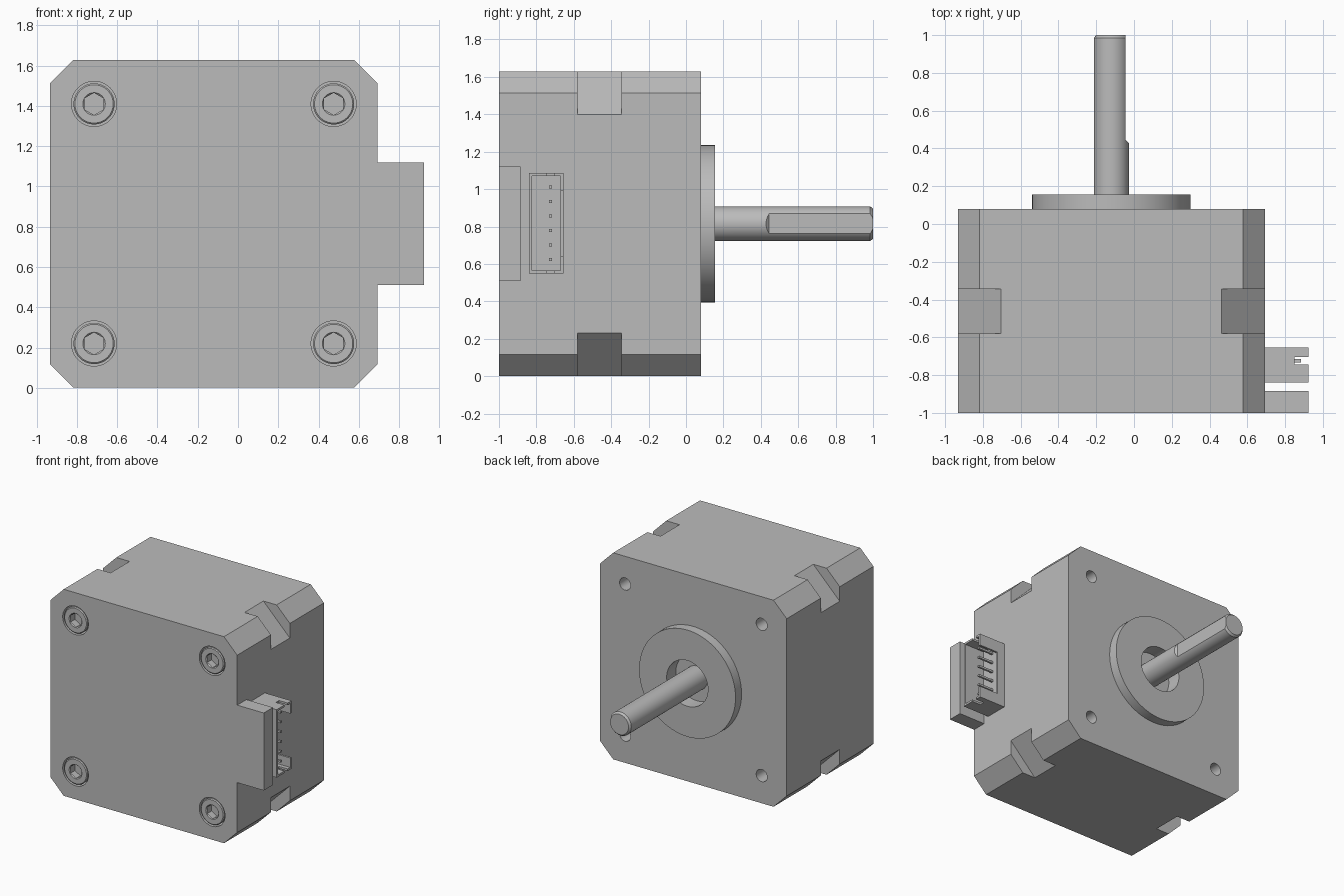
import bpy, bmesh
from math import sin, cos, pi, radians

default = bpy.data.objects.get("Cube")
if default:
    bpy.data.objects.remove(default, do_unlink=True)

# One plain grey metal
GREY = (0.5, 0.5, 0.5, 1)
metal = bpy.data.materials.new("grey_metal")
metal.use_nodes = True
metal.diffuse_color = GREY
metal.node_tree.nodes["Principled BSDF"].inputs["Base Color"].default_value = GREY

CX, CZ, HALF = -0.12, 0.815, 0.813      # motor axis and half width
FRONT, REAR = -1.0, 0.08
SIDE = CX + HALF
CORNERS = [(s, t) for s in (-1, 1) for t in (-1, 1)]
BOLT = 0.595                            # bolt offset from the axis


def loft(name, rings):
    """Skin a stack of equal point rings and cap both ends."""
    bm = bmesh.new()
    rows = [[bm.verts.new(p) for p in ring] for ring in rings]
    n = len(rows[0])
    for a, b in zip(rows, rows[1:]):
        for i in range(n):
            j = (i + 1) % n
            bm.faces.new((a[i], a[j], b[j], b[i]))
    bm.faces.new(rows[0])
    bm.faces.new(rows[-1])
    bmesh.ops.recalc_face_normals(bm, faces=bm.faces)
    mesh = bpy.data.meshes.new(name)
    bm.to_mesh(mesh)
    bm.free()
    mesh.materials.append(metal)
    ob = bpy.data.objects.new(name, mesh)
    bpy.context.collection.objects.link(ob)
    return ob


def turned(name, profile, x=CX, z=CZ, sides=64):
    """Turn (y, radius) steps about an axis along y."""
    angles = [2 * pi * i / sides for i in range(sides)]
    return loft(name, [[(x + r * sin(a), y, z + r * cos(a)) for a in angles]
                       for y, r in profile])


def prism(name, points, y0, y1):
    """Extrude an x-z outline along y."""
    return loft(name, [[(x, y, z) for x, z in points] for y in (y0, y1)])


def box(name, x0, x1, y0, y1, z0, z1):
    return prism(name, [(x0, z0), (x1, z0), (x1, z1), (x0, z1)], y0, y1)


def cut(ob, *cutters):
    """Subtract each cutter, then throw it away."""
    bpy.context.view_layer.objects.active = ob
    for c in cutters:
        mod = ob.modifiers.new("cut", "BOOLEAN")
        mod.operation, mod.solver, mod.object = "DIFFERENCE", "EXACT", c
        bpy.ops.object.modifier_apply(modifier=mod.name)
        bpy.data.objects.remove(c, do_unlink=True)


def smooth(ob):
    bpy.ops.object.select_all(action="DESELECT")
    ob.select_set(True)
    bpy.context.view_layer.objects.active = ob
    bpy.ops.object.shade_smooth_by_angle(angle=radians(30))


# Body: square block with chamfered corners
c = HALF - 0.115
outline = [(-c, -HALF), (c, -HALF), (HALF, -c), (HALF, c),
           (c, HALF), (-c, HALF), (-HALF, c), (-HALF, -c)]
body = prism("motor_body", [(CX + x, CZ + z) for x, z in outline], FRONT, REAR)

for s, t in CORNERS:
    # Deeper chamfer across the middle of each corner
    x, z = CX + s * HALF, CZ + t * HALF
    notch = prism("notch_cutter", [(x - s * 0.25, z + t * 0.02),
                                   (x + s * 0.02, z - t * 0.25),
                                   (x + s * 0.02, z + t * 0.02)], -0.58, -0.345)
    # Counterbore at the front, mounting hole at the rear
    bx, bz = CX + s * BOLT, CZ + t * BOLT
    bore = turned("bore_cutter", [(FRONT - 0.1, 0.112), (FRONT + 0.1, 0.112)], bx, bz)
    hole = turned("hole_cutter", [(REAR - 0.15, 0.048), (REAR + 0.1, 0.048)], bx, bz, 32)
    cut(body, notch, bore, hole)

    # Socket screw
    side = ("left" if s > 0 else "right") + ("_top" if t > 0 else "_bottom")
    screw = turned("screw_" + side, [(FRONT, 0.095), (FRONT + 0.006, 0.102),
                                     (FRONT + 0.1, 0.102)], bx, bz)
    rim = turned("rim_cutter", [(FRONT - 0.01, 0.066), (FRONT + 0.01, 0.046)], bx, bz, 32)
    socket = turned("socket_cutter", [(FRONT - 0.01, 0.055), (FRONT + 0.06, 0.055)],
                    bx, bz, 6)
    cut(screw, rim, socket)
    smooth(screw)

# Pilot flange with a recess around the shaft
FLOOR, RECESS = 0.04, 0.18
flange = turned("pilot_flange", [(REAR, 0.42), (0.155, 0.42)], sides=96)
for part in (body, flange):
    cut(part, turned("recess_cutter", [(FLOOR, RECESS), (0.3, RECESS)]))
    smooth(part)

# Shaft with a chamfered tip and a flat on its left side
shaft = turned("shaft", [(FLOOR, 0.093), (0.985, 0.093), (1.0, 0.08)])
flat = [(CX + 0.076, 0.445), (CX + 0.076, 1.1), (CX + 0.2, 1.1), (CX + 0.2, 0.32)]
cut(shaft, loft("flat_cutter", [[(x, y, z) for x, y in flat]
                                for z in (CZ - 0.2, CZ + 0.2)]))
smooth(shaft)

# Plate tab shielding the plug
TIP = 0.925
box("connector_guard", SIDE, TIP, FRONT, -0.885, 0.51, 1.12)

# Open plug housing, slotted at both ends and on its rear wall
Y0, Y1, Z0, Z1, BASE, WALL = -0.84, -0.655, 0.55, 1.085, 0.75, 0.016
housing = box("connector_housing", SIDE, TIP, Y0, Y1, Z0, Z1)
cut(housing,
    box("cavity_cutter", BASE, 1.1, Y0 + WALL, Y1 - WALL, Z0 + WALL, Z1 - WALL),
    box("slot_cutter", 0.85, 1.1, -0.743, -0.703, Z0 - 0.1, Z1 + 0.1),
    box("window_cutter", BASE + 0.01, 1.1, Y1 - 0.03, Y1 + 0.1, 0.64, 0.99))

# Row of contact pins
for i in range(6):
    z = 0.623 + i * 0.0775
    box(f"pin_{i + 1}", BASE - 0.01, 0.883, -0.732, -0.716, z - 0.008, z + 0.008)
